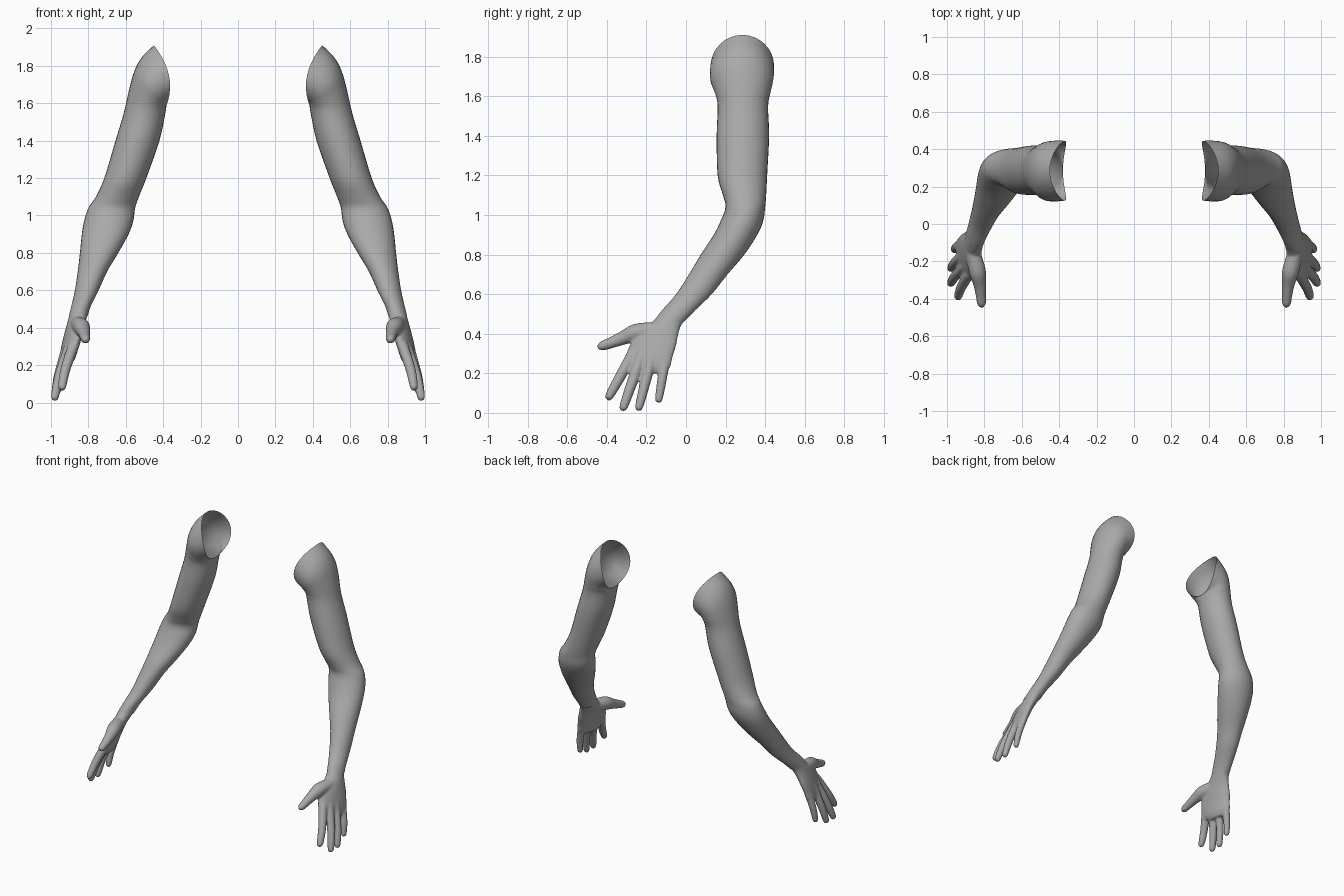
import bpy, bmesh, math
from mathutils import Vector

if "Cube" in bpy.data.objects:
    bpy.data.objects.remove(bpy.data.objects["Cube"])

skin = bpy.data.materials.new("skin grey")
skin.diffuse_color = (0.40, 0.40, 0.40, 1)
skin.use_nodes = True
skin.node_tree.nodes["Principled BSDF"].inputs["Base Color"].default_value = skin.diffuse_color
SEG = 32


def catmull(a, b, c, d, t):
    return [0.5 * (2 * q + (r - p) * t + (2 * p - 5 * q + 4 * r - s) * t * t
                   + (3 * q - p - 3 * r + s) * t ** 3) for p, q, r, s in zip(a, b, c, d)]


def smooth_rows(rows, steps=4):
    out = []
    n = len(rows)
    for i in range(n - 1):
        a, d = rows[max(i - 1, 0)], rows[min(i + 2, n - 1)]
        out += [catmull(a, rows[i], rows[i + 1], d, k / steps) for k in range(steps)]
    return out + [rows[-1]]


def section(row):
    """Ring from outer x,z / inner x,z / y range / sideways sag / skew."""
    xo, zo, xi, zi, y0, y1, sag, skew = row
    pts = []
    for i in range(SEG):
        t = 2 * math.pi * i / SEG
        c, s = math.cos(t), math.sin(t)
        dy = s * (y1 - y0) / 2
        pts.append(Vector(((xo + xi) / 2 + c * (xo - xi) / 2 - sag * s * s + skew * dy,
                           (y0 + y1) / 2 + dy, (zo + zi) / 2 + c * (zo - zi) / 2)))
    return pts


def loft(bm, rings, cap_start=False, cap_end=False):
    vs = [[bm.verts.new(p) for p in r] for r in rings]
    n = len(vs[0])
    for a, b in zip(vs, vs[1:]):
        for i in range(n):
            j = (i + 1) % n
            bm.faces.new((a[i], b[i], b[j], a[j]))
    if cap_start:
        bm.faces.new(vs[0])
    if cap_end:
        bm.faces.new(vs[-1][::-1])


def tube(bm, path):
    """Closed round tube through (x, y, z, radius) points."""
    rows = smooth_rows(path, 4)
    pts = [Vector(r[:3]) for r in rows]
    rings = []
    for i, p in enumerate(pts):
        d = (pts[min(i + 1, len(pts) - 1)] - pts[max(i - 1, 0)]).normalized()
        u = d.cross(Vector((1, 0, 0))).normalized()
        v = d.cross(u)
        r = rows[i][3]
        rings.append([p + r * (math.cos(a) * u + math.sin(a) * v)
                      for a in (2 * math.pi * k / 16 for k in range(16))])
    loft(bm, rings, True, True)


def finish(name, bm):
    bmesh.ops.recalc_face_normals(bm, faces=bm.faces[:])
    me = bpy.data.meshes.new(name)
    bm.to_mesh(me)
    bm.free()
    me.materials.append(skin)
    me.polygons.foreach_set("use_smooth", [True] * len(me.polygons))
    ob = bpy.data.objects.new(name, me)
    bpy.context.collection.objects.link(ob)
    return ob


def mirror(ob):
    ob.modifiers.new("mirror", "MIRROR").use_mirror_merge = False


# Arm: open shoulder rim, then level rings down to the wrist
shoulder = [
    (.45, 1.91, .38, 1.595, .125, .445, .045, 0),
    (.515, 1.845, .382, 1.592, .12, .445, .02, 0),
    (.555, 1.77, .383, 1.588, .125, .44, .005, 0),
    (.583, 1.67, .384, 1.575, .145, .428, 0, 0),
]
levels = [  # z, outer x, inner x, front y, back y
    (1.55, .61, .388, .16, .415), (1.4, .655, .42, .155, .42),
    (1.2, .715, .49, .16, .41), (1.1, .76, .53, .187, .405),
    (1.04, .80, .55, .2, .40), (.97, .823, .56, .175, .39),
    (.9, .835, .585, .14, .36), (.8, .845, .64, .075, .295),
    (.7, .857, .70, .015, .21), (.6, .872, .745, -.05, .13),
    (.52, .89, .785, -.12, .048), (.46, .905, .805, -.165, -.01),
]
arm_rows = shoulder + [(xo, z, xi, z, y0, y1, 0, 0) for z, xo, xi, y0, y1 in levels]
bm = bmesh.new()
loft(bm, [section(r) for r in smooth_rows(arm_rows)])
mirror(finish("arm", bm))

# Palm: flattened rings, starting just inside the wrist
palm = [
    (.50, .890, .796, -.132, .020), (.45, .906, .81, -.18, -.02),
    (.40, .917, .825, -.245, -.038), (.34, .93, .843, -.285, -.05),
    (.28, .942, .862, -.305, -.068), (.23, .948, .88, -.295, -.08),
    (.20, .94, .90, -.26, -.11),
]
palm_rows = [(xo, z, xi, z, y0, y1, 0, .2 * min(1, max(0, (.5 - z) / .12)))
             for z, xo, xi, y0, y1 in palm]
bm = bmesh.new()
loft(bm, [section(r) for r in smooth_rows(palm_rows)], True, True)

# Fingers: base and tip for each, index to little
fingers = [
    ((.878, -.262, .31), (.945, -.397, .068), .027),
    ((.90, -.222, .30), (.985, -.322, .012), .027),
    ((.913, -.168, .30), (.983, -.242, .012), .026),
    ((.915, -.100, .30), (.964, -.140, .052), .024),
]
for base, tip, r in fingers:
    a, b = Vector(base), Vector(tip)
    mid = a.lerp(b, .55) + Vector((.008, 0, 0))
    end = a.lerp(b, .93)
    tube(bm, [(*a, r * 1.1), (*mid, r), (*end, r * .8), (*b, r * .35)])

# Thumb
tube(bm, [(.862, -.15, .42, .04), (.838, -.25, .405, .046), (.825, -.32, .378, .035),
          (.818, -.385, .352, .028), (.815, -.425, .338, .024), (.815, -.447, .331, .010)])
hand = finish("hand", bm)

# Fuse palm and fingers into one soft surface
rm = hand.modifiers.new("fuse", "REMESH")
rm.mode = "VOXEL"
rm.voxel_size = .007
rm.use_smooth_shade = True
sm = hand.modifiers.new("soften", "SMOOTH")
sm.factor = .5
sm.iterations = 5
mirror(hand)
